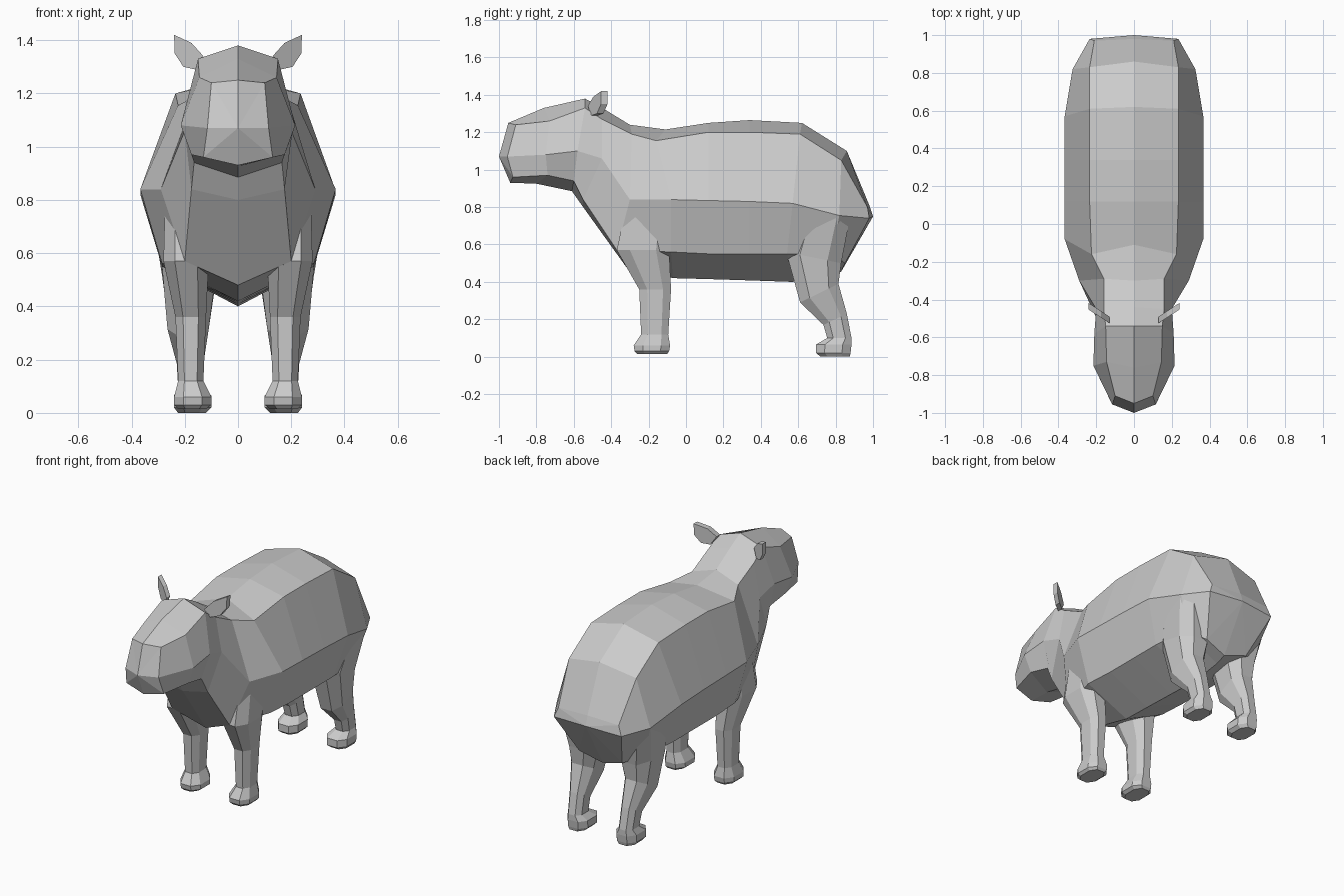
import bpy, bmesh, math
from mathutils import Vector


def loft(name, rings, tips=(None, None), mirror=False):
    """Skin a list of closed rings; ends are flat caps or fans to a tip point."""
    bm = bmesh.new()
    vs = [[bm.verts.new(p) for p in r] for r in rings]
    n = len(vs[0])
    for a, b in zip(vs, vs[1:]):
        for i in range(n):
            j = (i + 1) % n
            bm.faces.new((a[i], a[j], b[j], b[i]))
    for ring, tip in ((vs[0], tips[0]), (vs[-1], tips[1])):
        if tip is None:
            bm.faces.new(ring)
        else:
            c = bm.verts.new(tip)
            for i in range(n):
                bm.faces.new((ring[i], ring[(i + 1) % n], c))
    bmesh.ops.recalc_face_normals(bm, faces=bm.faces)
    me = bpy.data.meshes.new(name)
    bm.to_mesh(me)
    bm.free()
    ob = bpy.data.objects.new(name, me)
    bpy.context.collection.objects.link(ob)
    if mirror:
        ob.modifiers.new("mirror", 'MIRROR').use_axis[0] = True
    return ob


def body_ring(top, edge, side, low, bottom):
    """Symmetric ring: (y, z) on the spine and belly, (x, y, z) on the flank."""
    flank = [edge, side, low]
    return ([(0, *top)] + flank + [(0, *bottom)]
            + [(-x, y, z) for x, y, z in reversed(flank)])


def leg_ring(x0, x1, y0, y1, z, tilt=0.0):
    """Eight-sided ring inside a box; tilt raises the back side."""
    cx, cy, hx, hy = (x0 + x1) / 2, (y0 + y1) / 2, (x1 - x0) / 2, (y1 - y0) / 2
    unit = [(1, .5), (.5, 1), (-.5, 1), (-1, .5), (-1, -.5), (-.5, -1), (.5, -1), (1, -.5)]
    return [(cx + hx * u, cy + hy * v, z + tilt * v) for u, v in unit]


# head and neck cross-sections
head = [
    ((-.95, 1.25), (.10, -.91, 1.24), (.115, -.955, 1.07), (.13, -.925, .96), (-.94, .93)),
    ((-.76, 1.33), (.145, -.73, 1.26), (.215, -.75, 1.08), (.175, -.74, .97), (-.80, .925)),
    ((-.54, 1.38), (.15, -.54, 1.33), (.21, -.58, 1.10), (.165, -.60, .94), (-.61, .885)),
    ((-.44, 1.325), (.16, -.45, 1.27), (.20, -.45, 1.06), (.175, -.55, .84), (-.55, .80)),
]
# trunk cross-sections
trunk = [
    ((-.30, 1.24), (.16, -.29, 1.19), (.29, -.30, .84), (.20, -.37, .57), (-.32, .48)),
    ((-.11, 1.215), (.225, -.16, 1.155), (.367, -.08, .84), (.285, -.08, .56), (-.07, .42)),
    ((.12, 1.25), (.235, .12, 1.20), (.367, .12, .835), (.285, .12, .55), (.12, .415)),
    ((.34, 1.265), (.235, .34, 1.20), (.367, .34, .83), (.285, .34, .55), (.34, .408)),
    ((.62, 1.25), (.235, .61, 1.19), (.367, .57, .82), (.285, .54, .55), (.57, .40)),
    ((.86, 1.10), (.235, .83, 1.05), (.325, .82, .755), (.26, .78, .55), (.76, .43)),
    ((.98, .81), (.21, .97, .80), (.235, .98, .74), (.15, .85, .50), (.83, .455)),
]
loft("body_and_head", [body_ring(*r) for r in head + trunk],
     ((0, -1.0, 1.07), (0, 1.0, .75)))

# front legs with paws
loft("front_legs", [
    leg_ring(.12, .275, -.33, -.08, .76),
    leg_ring(.11, .28, -.37, -.09, .57),
    leg_ring(.12, .235, -.25, -.08, .36),
    leg_ring(.13, .225, -.24, -.095, .12),
    leg_ring(.10, .24, -.28, -.085, .06),
    leg_ring(.10, .24, -.275, -.09, .03),
    leg_ring(.12, .225, -.26, -.10, .015),
], mirror=True)

# hind legs with haunch, hock and paws
loft("hind_legs", [
    leg_ring(.12, .325, .60, .88, .76),
    leg_ring(.08, .285, .535, .83, .53, -.03),
    leg_ring(.11, .265, .61, .815, .34, .05),
    leg_ring(.13, .23, .735, .86, .20, .03),
    leg_ring(.13, .225, .755, .885, .10),
    leg_ring(.10, .24, .695, .885, .065),
    leg_ring(.10, .24, .695, .88, .02),
    leg_ring(.12, .225, .72, .875, 0),
], mirror=True)

# ears: thin leaves swept outwards and back
leaf = [(.13, 1.34), (.175, 1.39), (.19, 1.415), (.24, 1.42), (.238, 1.35), (.205, 1.30), (.16, 1.29)]
leaf = leaf[:2] + leaf[3:]
loft("ears", [[(x, -.525 + (x - .13) * .65 + d, z) for x, z in leaf] for d in (0, .035)],
     mirror=True)
